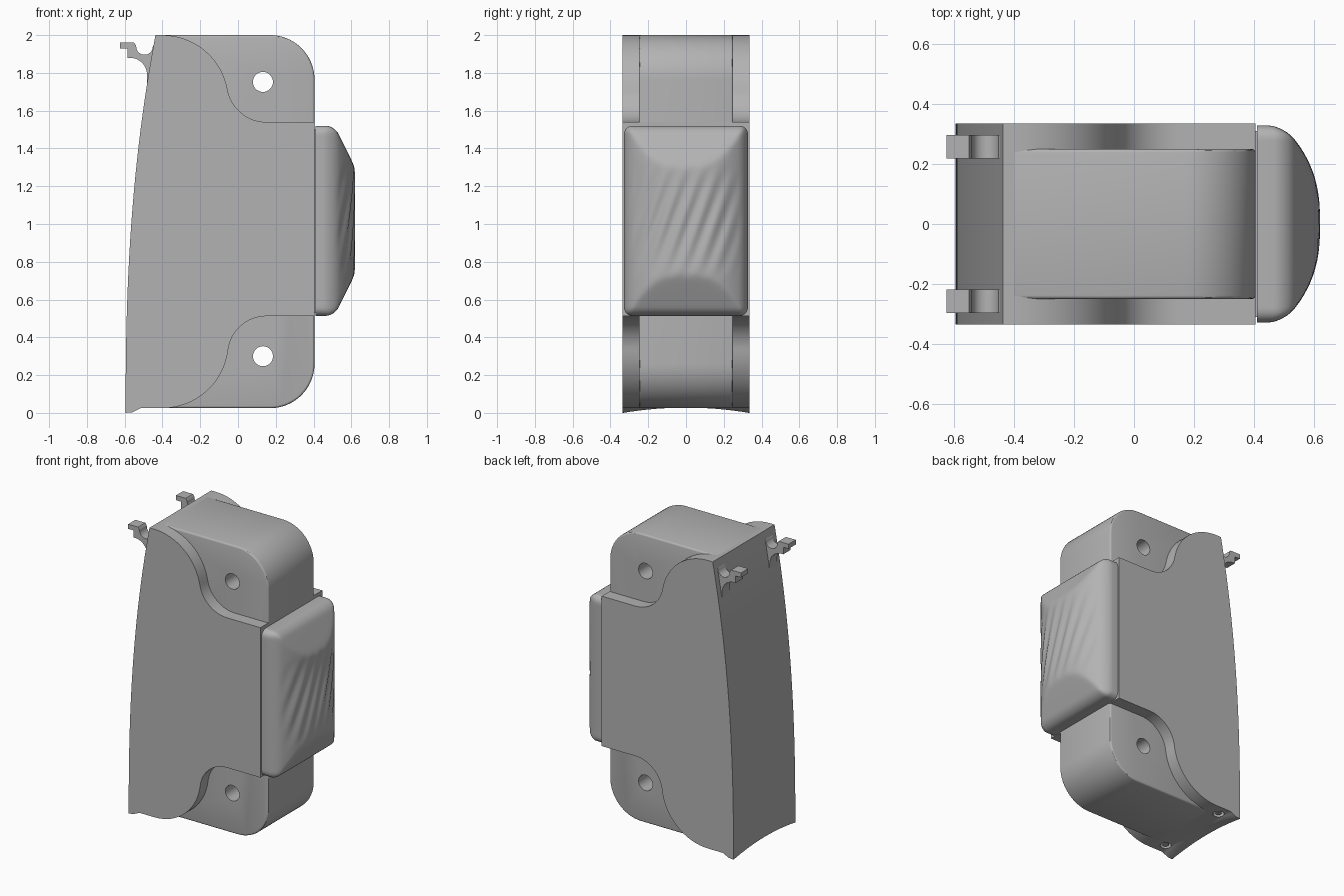
import bpy, bmesh, math

if "Cube" in bpy.data.objects:
    bpy.data.objects.remove(bpy.data.objects["Cube"])

GREY = bpy.data.materials.new("plain grey")
GREY.use_nodes = True
GREY.diffuse_color = (0.45, 0.45, 0.45, 1)
GREY.node_tree.nodes["Principled BSDF"].inputs["Base Color"].default_value = GREY.diffuse_color


def make(name, bm):
    bmesh.ops.recalc_face_normals(bm, faces=bm.faces)
    me = bpy.data.meshes.new(name)
    bm.to_mesh(me)
    bm.free()
    me.materials.append(GREY)
    ob = bpy.data.objects.new(name, me)
    bpy.context.collection.objects.link(ob)
    return ob


def prism(name, profile, y0, y1):
    """Extrude an (x, z) outline from y0 to y1."""
    bm = bmesh.new()
    face = bm.faces.new([bm.verts.new((x, y0, z)) for x, z in profile])
    new = bmesh.ops.extrude_face_region(bm, geom=[face])["geom"]
    bmesh.ops.translate(bm, vec=(0, y1 - y0, 0),
                        verts=[v for v in new if isinstance(v, bmesh.types.BMVert)])
    return make(name, bm)


def arc(cx, cz, r, a0, a1, n=16):
    angles = [math.radians(a0 + (a1 - a0) * i / n) for i in range(n + 1)]
    return [(cx + r * math.cos(a), cz + r * math.sin(a)) for a in angles]


def cylinder(name, axis, r, depth, centre, n=32):
    bm = bmesh.new()
    bmesh.ops.create_cone(bm, cap_ends=True, segments=n, radius1=r, radius2=r, depth=depth)
    ob = make(name, bm)
    ob.location = centre
    if axis == "x":
        ob.rotation_euler.y = math.pi / 2
    if axis == "y":
        ob.rotation_euler.x = math.pi / 2
    return ob


def cut(ob, cutter):
    cutter.hide_render = True
    mod = ob.modifiers.new("cut", "BOOLEAN")
    mod.operation, mod.solver, mod.object = "DIFFERENCE", "EXACT", cutter


def finish(ob, cutters=(), angle=30):
    """Apply the modifiers, shade, and drop used cutters."""
    bpy.ops.object.select_all(action="DESELECT")
    ob.select_set(True)
    bpy.context.view_layer.objects.active = ob
    bpy.context.view_layer.update()
    bpy.ops.object.convert(target="MESH")
    bpy.ops.object.shade_smooth_by_angle(angle=math.radians(angle))
    for c in cutters:
        bpy.data.objects.remove(c)


W, TOP, LOW = 0.335, 2.0, 0.025


def shoulder(edge, flat, sign):
    """S curve from the outer edge to the flat ledge; sign is +1 at the top."""
    r1, dx = 0.35, 0.55
    h = abs(edge - flat) - r1
    r2 = (dx * dx + h * h - r1 * r1) / (2 * (r1 + h))
    t = math.degrees(math.atan2(r2 - h, dx))
    pts = arc(-0.4, 0, r1, 90, t) + arc(-0.4 + dx, r2 - h, r2, 180 + t, 270)[1:]
    return [(x, edge + sign * (z - r1)) for x, z in pts]


# Main body with curved back and S shaped shoulders
back = [(-0.595 + 0.158 * (i / 24) ** 2.4, TOP * i / 24) for i in range(25)]
body_outline = (back + shoulder(TOP, 1.54, 1) + [(0.405, 1.54), (0.405, 0.512)]
                + shoulder(LOW, 0.512, -1)[::-1]
                + [(-0.44, LOW), (-0.515, LOW), (-0.535, 0.015), (-0.56, 0.003)])
body = prism("body", body_outline, -W, W)
arch = cylinder("arch_cutter", "x", 2.0, 0.3, (-0.66, 0, 0.028 - 2.0), 256)
cut(body, arch)
cutters = [arch]
for s in (-1, 1):
    socket = cylinder("socket_cutter", "z", 0.035, 0.1, (-0.48, s * 0.26, 0.02))
    cut(body, socket)
    cutters.append(socket)
finish(body, cutters)

# Pins inside the sockets
for s, side in ((-1, "front"), (1, "back")):
    finish(cylinder(side + "_socket_pin", "z", 0.02, 0.05, (-0.48, s * 0.26, 0.055)))

# Narrower core with rounded corners and two cross holes
core_outline = ([(-0.42, LOW), (-0.42, TOP)] + arc(0.17, TOP - 0.235, 0.235, 90, 0)
                + arc(0.17, LOW + 0.235, 0.235, 0, -90))
core = prism("core", core_outline, -0.25, 0.25)
bevel = core.modifiers.new("soft_edge", "BEVEL")
bevel.width, bevel.segments, bevel.limit_method = 0.012, 3, "ANGLE"
bevel.angle_limit = math.radians(50)
holes = [cylinder("hole_cutter", "y", 0.053, 1, (0.132, 0, z)) for z in (0.3, 1.752)]
for hole in holes:
    cut(core, hole)
finish(core, holes)

# Two hooks at the top of the back
hook_outline = ([(-0.625, 1.928), (-0.625, 1.96), (-0.55, 1.96), (-0.54, 1.945)]
                + arc(-0.495, 1.94, 0.044, 180, 360)
                + [(-0.43, 1.97), (-0.43, 1.75), (-0.482, 1.75)]
                + arc(-0.572, 1.79, 0.09, 0, 90, 10) + [(-0.585, 1.88), (-0.585, 1.928)])
for y, side in ((-0.258, "front"), (0.258, "back")):
    finish(prism(side + "_hook", hook_outline, y - 0.039, y + 0.039))


# Push button: domed pad with sloped ends and slanted grip ripples
HY, HZ, MID, R = 0.328, 0.503, 1.017, 0.045


def steps(half, n):
    rim = [half - R * math.cos(math.radians(90 * i / 6)) for i in range(6)][::-1]
    inner = [(half - R) * (2 * i / n - 1) for i in range(n + 1)]
    outer = [half - R + R * math.sin(math.radians(15 * i)) for i in range(1, 7)]
    return [-v for v in outer[::-1]] + inner + outer


def pad_point(y, z):
    # round the corners of the outline
    iy = max(-(HY - R), min(HY - R, y))
    iz = max(-(HZ - R), min(HZ - R, z))
    oy, oz = y - iy, z - iz
    d = math.hypot(oy, oz)
    if oy and oz:
        k = max(abs(oy), abs(oz)) / d
        oy, oz, d = oy * k, oz * k, d * k
    y, z = iy + oy, iz + oz
    dome = 0.62 - 0.1 * (abs(y) / 0.3) ** 2.6
    slope = 0.62 - 0.5 * (abs(z) - 0.285)
    gap = slope - dome
    x = (dome + slope - math.sqrt(gap * gap + 0.0001)) / 2
    fade = max(0, 1 - (z / 0.3) ** 2) * max(0, 1 - (y / 0.3) ** 4)
    ripple = math.sin(2 * math.pi * (y - 0.36 * z) / 0.09)
    x -= 0.006 * fade * (1 + ripple)
    x -= R - math.sqrt(max(0, R * R - d * d))
    return x, y, MID + z


bm = bmesh.new()
grid = [[bm.verts.new(pad_point(y, z)) for z in steps(HZ, 60)] for y in steps(HY, 72)]
for a, b in zip(grid, grid[1:]):
    for i in range(len(a) - 1):
        bm.faces.new((a[i], b[i], b[i + 1], a[i + 1]))
rim = [e for e in bm.edges if e.is_boundary]
skirt = bmesh.ops.extrude_edge_only(bm, edges=rim)["geom"]
for v in skirt:
    if isinstance(v, bmesh.types.BMVert):
        v.co.x = 0.409
bmesh.ops.contextual_create(bm, geom=[e for e in skirt if isinstance(e, bmesh.types.BMEdge)])
finish(make("push_button", bm), angle=40)

# Thin neck behind the button
neck = [(0.39, 0.53), (0.39, 1.5), (0.412, 1.5), (0.412, 0.53)]
finish(prism("button_neck", neck, -0.31, 0.31))
